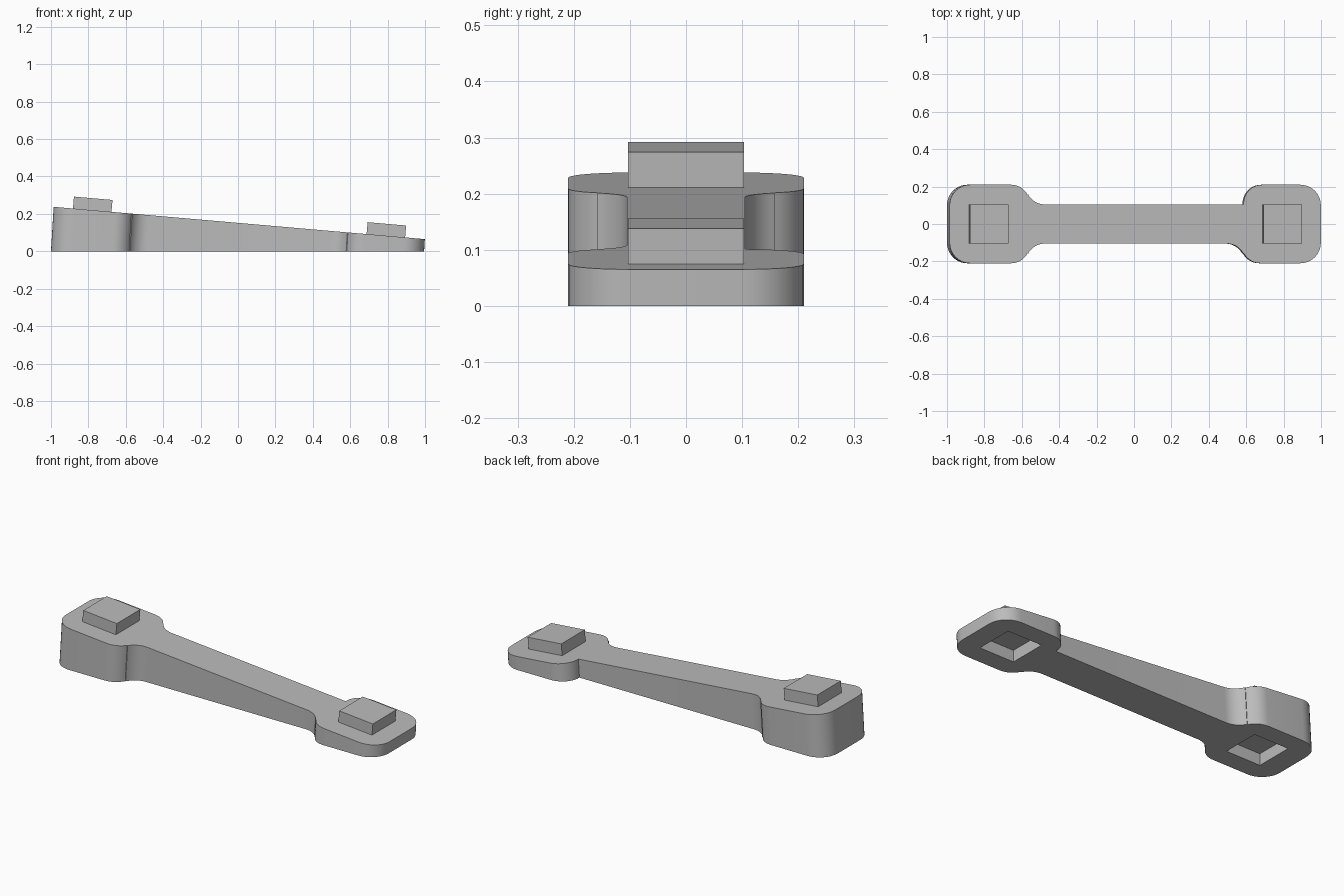
import bpy, bmesh
from math import sin, cos, radians

if "Cube" in bpy.data.objects:
    bpy.data.objects.remove(bpy.data.objects["Cube"], do_unlink=True)

grey = bpy.data.materials.new("light grey")
grey.use_nodes = True
grey.diffuse_color = (0.5, 0.5, 0.5, 1)
grey.node_tree.nodes["Principled BSDF"].inputs["Base Color"].default_value = (0.5, 0.5, 0.5, 1)

SLOPE = 0.087
HEAD_R = 0.11
NECK = 0.105


def ramp(x):
    """Height of the sloping top surface."""
    return 0.152 - SLOPE * x


def flat(height):
    return lambda x: height


def arc(cx, cy, r, start, end, steps=10):
    angles = [radians(start + (end - start) * i / steps) for i in range(steps + 1)]
    return [(cx + r * cos(a), cy + r * sin(a)) for a in angles]


def prism(name, outline, bottom, top, lean=0.0):
    """Close an outline between two height functions, with a slight lean along x."""
    bm = bmesh.new()
    low = [bm.verts.new((x, y, bottom(x))) for x, y in outline]
    high = []
    for x, y in outline:
        shifted = x + lean * (top(x) - bottom(x))
        high.append(bm.verts.new((shifted, y, top(shifted))))
    bm.faces.new(low)
    bm.faces.new(high)
    for i in range(len(low)):
        j = (i + 1) % len(low)
        bm.faces.new((low[i], low[j], high[j], high[i]))
    bmesh.ops.recalc_face_normals(bm, faces=bm.faces)
    mesh = bpy.data.meshes.new(name)
    bm.to_mesh(mesh)
    bm.free()
    mesh.materials.append(grey)
    obj = bpy.data.objects.new(name, mesh)
    bpy.context.collection.objects.link(obj)
    return obj


def square(cx, half):
    return [(cx - half, -half), (cx + half, -half), (cx + half, half), (cx - half, half)]


# Body outline, counter-clockwise from the thin end
outer = HEAD_R - 0.01
outline = arc(0.995 - HEAD_R, -0.1, HEAD_R, -90, 0)
outline += arc(0.995 - HEAD_R, 0.1, HEAD_R, 0, 90)
outline += arc(0.68, 0.11, outer, 90, 180)          # square inner corner
outline += [(0.58, NECK)]
outline += arc(-0.49, 0.205, outer, 270, 208)       # flared fillet
outline += arc(-0.67, 0.11, outer, 28, 90)
outline += arc(-1 + HEAD_R, 0.1, HEAD_R, 90, 180)
outline += arc(-1 + HEAD_R, -0.1, HEAD_R, 180, 270)
outline += arc(-0.67, -0.11, outer, -90, -28)
outline += arc(-0.49, -0.205, outer, 152, 90)
outline += arc(0.49, -0.205, outer, 90, 28)
outline += arc(0.67, -0.11, outer, 208, 270)
body = prism("sloped_link_body", outline, flat(0), ramp, 0.06)

# Square sockets in the underside
for side, cx in (("thick", -0.775), ("thin", 0.775)):
    cutter = prism(side + "_socket_cutter", square(cx, 0.105), flat(-0.05), flat(0.064))
    cutter.hide_render = True
    cutter.hide_viewport = False
    mod = body.modifiers.new(side + "_socket", "BOOLEAN")
    mod.operation = "DIFFERENCE"
    mod.solver = "EXACT"
    mod.object = cutter
    bpy.context.view_layer.objects.active = body
    bpy.ops.object.modifier_apply(modifier=mod.name)
    bpy.data.objects.remove(cutter, do_unlink=True)

# Square pegs on the sloping top
for side, cx in (("thick", -0.78), ("thin", 0.79)):
    prism(side + "_end_peg", square(cx, 0.103),
          lambda x: ramp(x) - 0.005, lambda x: ramp(x) + 0.064, SLOPE)

# Smooth the rounded walls, keep the rims sharp
bpy.ops.object.select_all(action="DESELECT")
body.select_set(True)
bpy.context.view_layer.objects.active = body
bpy.ops.object.shade_smooth_by_angle(angle=radians(30))
